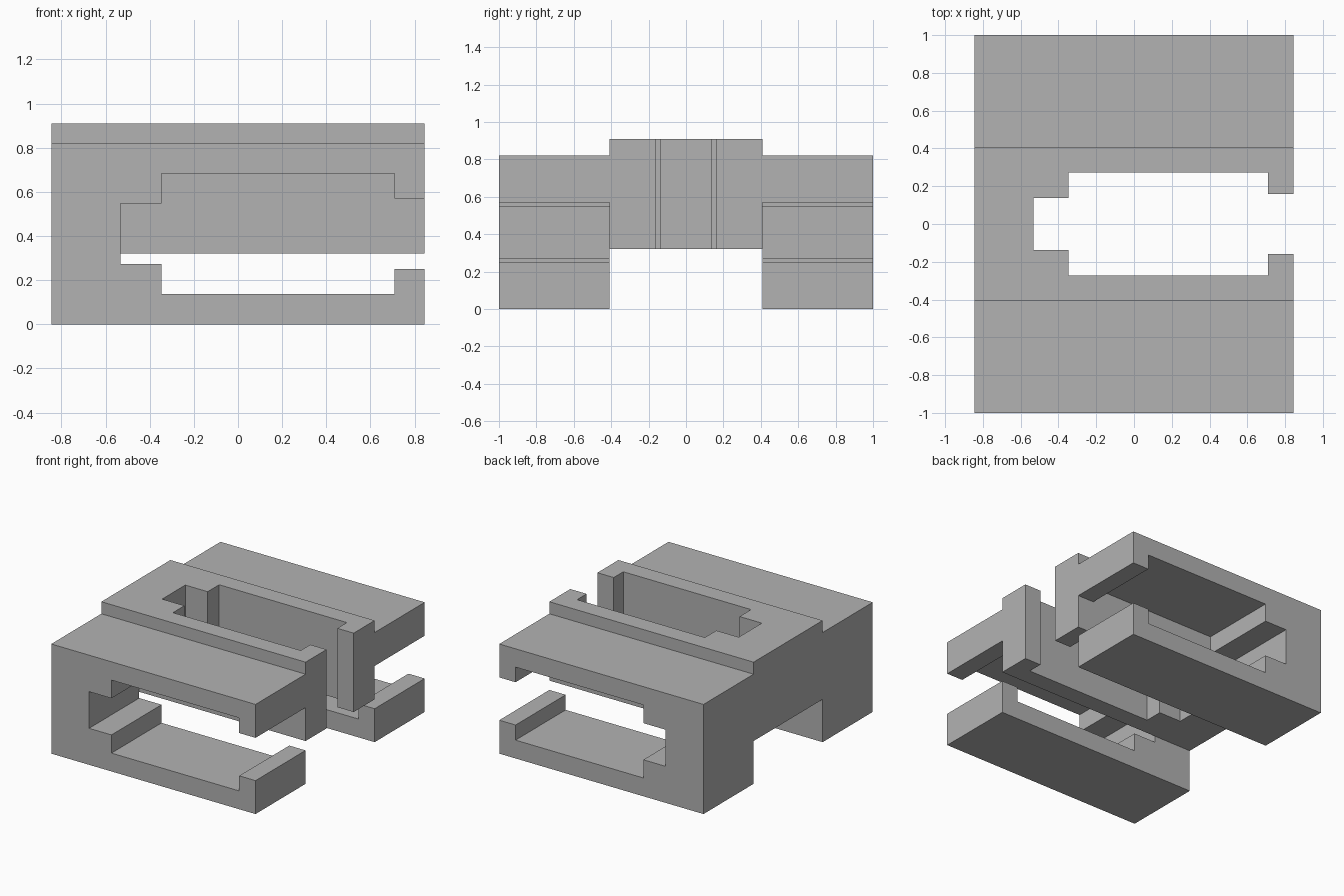
import bpy
import bmesh
from mathutils import Vector

cube = bpy.data.objects.get("Cube")
if cube:
    bpy.data.objects.remove(cube, do_unlink=True)

# Overall sizes
HALF_X, HALF_Y = 0.845, 1.0
RIB_Y = 0.408                 # half width of the raised middle block
SIDE_TOP, RIB_TOP, RIB_BASE = 0.82, 0.91, 0.32
SLOT_Z = SIDE_TOP / 2         # mid height of the side slots

grey = bpy.data.materials.new("plain grey")
grey.use_nodes = True
colour = (0.448, 0.448, 0.448, 1)
grey.diffuse_color = colour
grey.node_tree.nodes["Principled BSDF"].inputs["Base Color"].default_value = colour


def prism(name, points, sweep):
    """Extrude a closed outline of 3D points along the sweep vector."""
    bm = bmesh.new()
    face = bm.faces.new([bm.verts.new(p) for p in points])
    result = bmesh.ops.extrude_face_region(bm, geom=[face])
    moved = [v for v in result["geom"] if isinstance(v, bmesh.types.BMVert)]
    bmesh.ops.translate(bm, verts=moved, vec=Vector(sweep))
    bmesh.ops.recalc_face_normals(bm, faces=bm.faces)
    mesh = bpy.data.meshes.new(name)
    bm.to_mesh(mesh)
    bm.free()
    mesh.materials.append(grey)
    obj = bpy.data.objects.new(name, mesh)
    bpy.context.collection.objects.link(obj)
    return obj


def slot_outline():
    """Stepped slot, open at +x: narrow end, wide chamber, mouth."""
    half = [(-0.532, 0.137), (-0.347, 0.137), (-0.347, 0.273),
            (0.71, 0.273), (0.71, 0.16), (HALF_X + 0.1, 0.16)]
    return half + [(x, -w) for x, w in reversed(half)]


# Bridge-shaped body: two side blocks joined by the raised middle block
half = [(RIB_Y, RIB_BASE), (RIB_Y, 0), (HALF_Y, 0),
        (HALF_Y, SIDE_TOP), (RIB_Y, SIDE_TOP), (RIB_Y, RIB_TOP)]
section = half + [(-y, z) for y, z in reversed(half)]
body = prism("slotted_body", [(-HALF_X, y, z) for y, z in section],
             (2 * HALF_X, 0, 0))

# Cutters: one vertical slot in the middle, one crosswise slot per side
slot = slot_outline()
cutters = [prism("middle_slot_cutter", [(x, w, 0.2) for x, w in slot], (0, 0, 1))]
for side, name in ((-1, "front_slot_cutter"), (1, "back_slot_cutter")):
    outline = [(x, side * RIB_Y, SLOT_Z + w) for x, w in slot]
    cutters.append(prism(name, outline, (0, side * 0.8, 0)))

for cutter in cutters:
    cutter.hide_render = True
    cut = body.modifiers.new(cutter.name, "BOOLEAN")
    cut.operation = "DIFFERENCE"
    cut.solver = "EXACT"
    cut.object = cutter

# Bake the cuts and drop the cutters
bpy.context.view_layer.update()
evaluated = body.evaluated_get(bpy.context.evaluated_depsgraph_get())
baked = bpy.data.meshes.new_from_object(evaluated)
body.modifiers.clear()
body.data = baked
for cutter in cutters:
    bpy.data.objects.remove(cutter, do_unlink=True)
